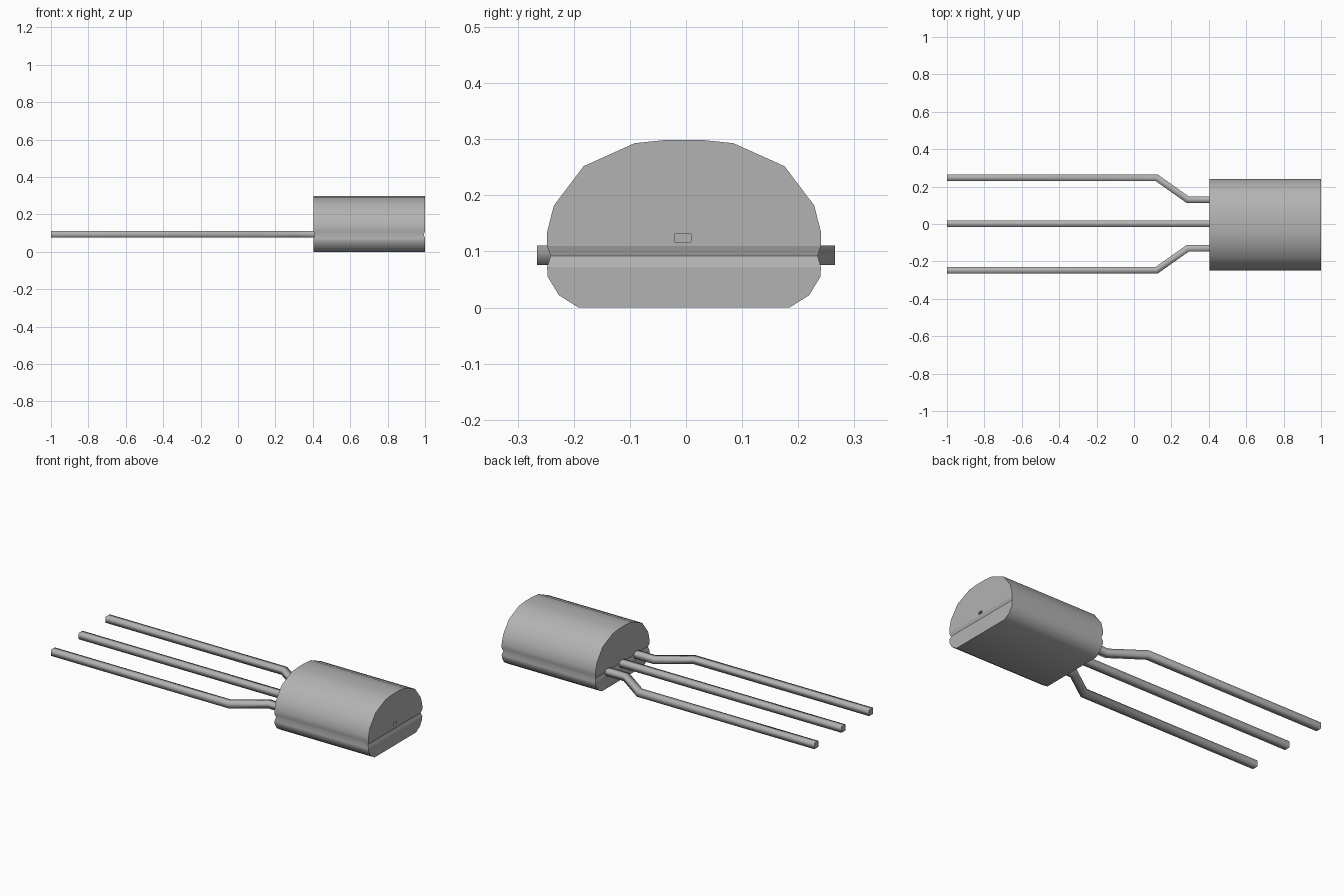
import bpy, bmesh, math
from mathutils import Vector

if "Cube" in bpy.data.objects:
    bpy.data.objects.remove(bpy.data.objects["Cube"])

grey = bpy.data.materials.new("mid_grey")
grey.diffuse_color = (0.45, 0.45, 0.45, 1)
grey.use_nodes = True
grey.node_tree.nodes["Principled BSDF"].inputs["Base Color"].default_value = grey.diffuse_color


def finish(name, bm, angle=40, flat_x=0.9):
    """Smooth the object, but keep faces that look along x flat."""
    bmesh.ops.recalc_face_normals(bm, faces=bm.faces)
    mesh = bpy.data.meshes.new(name)
    bm.to_mesh(mesh)
    bm.free()
    mesh.materials.append(grey)
    ob = bpy.data.objects.new(name, mesh)
    bpy.context.collection.objects.link(ob)
    bpy.ops.object.select_all(action='DESELECT')
    bpy.context.view_layer.objects.active = ob
    ob.select_set(True)
    bpy.ops.object.shade_smooth_by_angle(angle=math.radians(angle))
    for p in mesh.polygons:
        if abs(p.normal.x) > flat_x:
            p.use_smooth = False
    return ob


def loft(name, rings, angle=40):
    """Join four-point rings into a capped solid."""
    bm = bmesh.new()
    loops = [[bm.verts.new(p) for p in r] for r in rings]
    for a, b in zip(loops, loops[1:]):
        for i in range(4):
            j = (i + 1) % 4
            bm.faces.new((a[i], a[j], b[j], b[i]))
    bm.faces.new(loops[0])
    bm.faces.new(loops[-1])
    return finish(name, bm, angle)


# Body: stacked rectangles (z, half width, inset), with a parting groove
X0, X1, YC = 0.405, 1.0, -0.0035
layers = [(0, .188, 0), (.022, .223, 0), (.055, .243, 0), (.072, .244, 0),
          (.092, .238, .006), (.11, .244, 0), (.135, .244, 0),
          (.182, .232, 0), (.252, .179, 0), (.293, .088, 0), (.299, .03, 0)]
body = loft("body", [[(X0 + d, YC - w, z), (X1 - d, YC - w, z),
                      (X1 - d, YC + w, z), (X0 + d, YC + w, z)]
                     for z, w, d in layers])

# Small recess in the outer end of the body
bm = bmesh.new()
bmesh.ops.create_cube(bm, size=1)
bmesh.ops.scale(bm, verts=bm.verts, vec=(0.03, 0.029, 0.014))
bmesh.ops.translate(bm, verts=bm.verts, vec=(1.0, -0.006, 0.124))
cutter = finish("recess_cutter", bm)
for p in cutter.data.polygons:
    p.use_smooth = False
cutter.hide_render = True
cutter.hide_set(True)
mod = body.modifiers.new("recess", 'BOOLEAN')
mod.operation = 'DIFFERENCE'
mod.solver = 'EXACT'
mod.object = cutter


# Leads: bar swept along a flat path with mitred bends, softly shaded all round
def lead(name, path, z=0.093, t=0.0175):
    pts = [Vector(p) for p in path]
    dirs = [(b - a).normalized() for a, b in zip(pts, pts[1:])]
    rings = []
    for i, p in enumerate(pts):
        d0, d1 = dirs[max(i - 1, 0)], dirs[min(i, len(dirs) - 1)]
        m = (d0 + d1).normalized()
        n = Vector((-m.y, m.x)) * t / m.dot(d0)
        a, b = p + n, p - n
        rings.append([(a.x, a.y, z - t), (b.x, b.y, z - t),
                      (b.x, b.y, z + t), (a.x, a.y, z + t)])
    return loft(name, rings, 180)


lead("middle_lead", [(-1, 0.002), (0.42, 0.002)])
for name, s in (("left_lead", 1), ("right_lead", -1)):
    lead(name, [(-1, s * .248), (.12, s * .248), (.287, s * .13), (.42, s * .13)])
